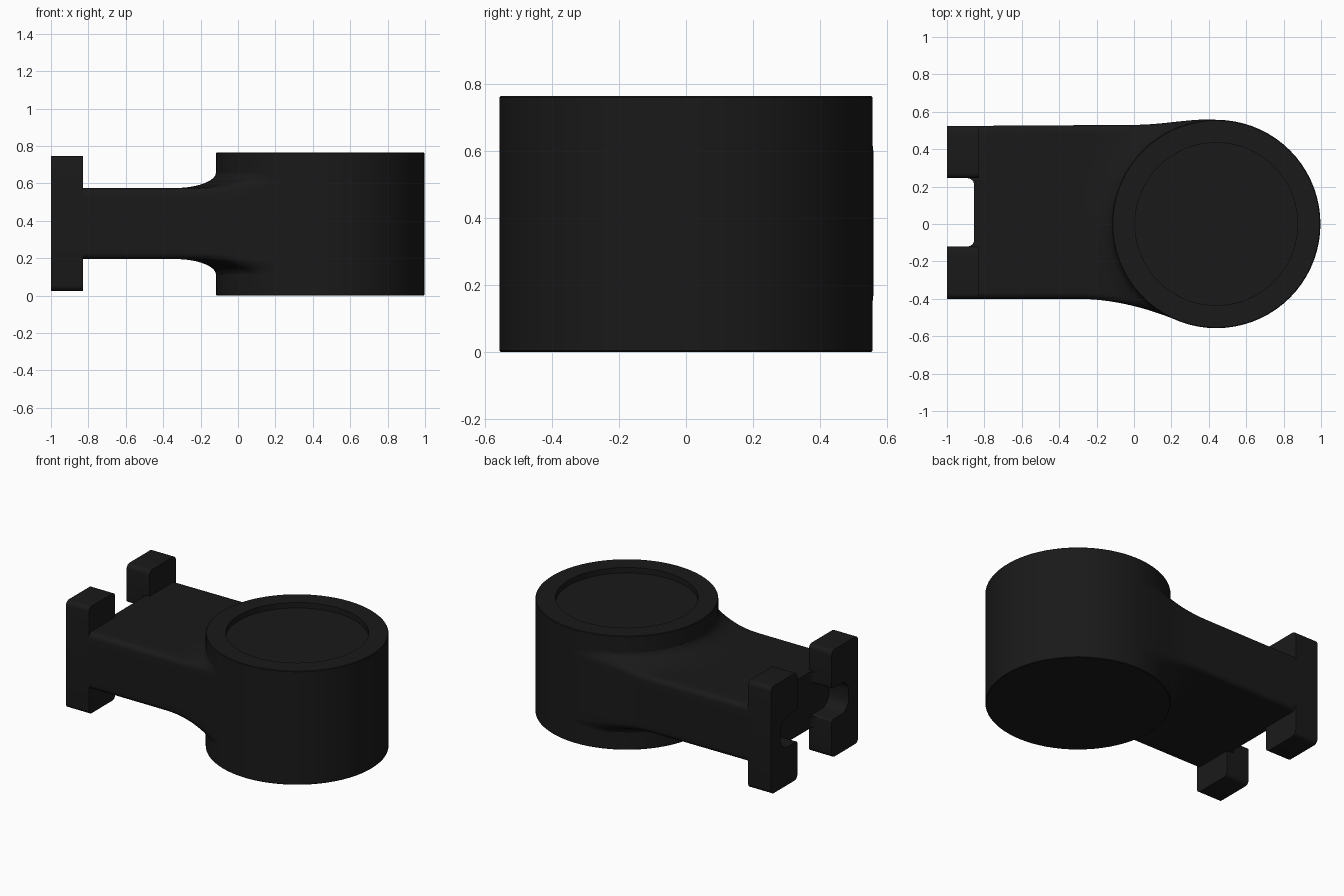
import bpy, bmesh, math
from mathutils import Vector

if "Cube" in bpy.data.objects:
    bpy.data.objects.remove(bpy.data.objects["Cube"])

CX, R, MID = 0.44, 0.557, 0.385      # drum centre x, drum radius, arm mid height
YC = 0.0625                          # centre line of arm and clamp jaws

mat = bpy.data.materials.new("black_plastic")
mat.diffuse_color = (0.01, 0.01, 0.01, 1)
mat.use_nodes = True
mat.node_tree.nodes["Principled BSDF"].inputs["Base Color"].default_value = mat.diffuse_color


def finish(name, bm, angle=35):
    bmesh.ops.remove_doubles(bm, verts=bm.verts, dist=1e-5)
    bmesh.ops.recalc_face_normals(bm, faces=bm.faces)
    me = bpy.data.meshes.new(name)
    bm.to_mesh(me)
    bm.free()
    ob = bpy.data.objects.new(name, me)
    bpy.context.collection.objects.link(ob)
    me.materials.append(mat)
    bpy.ops.object.select_all(action='DESELECT')
    ob.select_set(True)
    bpy.context.view_layer.objects.active = ob
    bpy.ops.object.shade_smooth_by_angle(angle=math.radians(angle))
    return ob


def round_poly(corners, n=6):
    """corners: (u, v, radius) -> outline with right-angle corners rounded"""
    out = []
    for i, (u, v, r) in enumerate(corners):
        p = Vector((u, v))
        a = (Vector(corners[i - 1][:2]) - p).normalized() * r
        b = (Vector(corners[(i + 1) % len(corners)][:2]) - p).normalized() * r
        for k in range(n + 1):
            t = k / n * math.pi / 2
            out.append(p + a * (1 - math.sin(t)) + b * (1 - math.cos(t)))
            if r == 0:
                break
    return out


def prism(name, pts, vec):
    bm = bmesh.new()
    f = bm.faces.new([bm.verts.new(p) for p in pts])
    res = bmesh.ops.extrude_face_region(bm, geom=[f], use_keep_orig=True)
    vs = [g for g in res["geom"] if isinstance(g, bmesh.types.BMVert)]
    bmesh.ops.translate(bm, verts=vs, vec=vec)
    return finish(name, bm)


# Drum with shallow recessed top
bm = bmesh.new()
prof = [(0, 0), (R - .004, 0), (R, .004), (R, .761), (R - .004, .765),
        (.435, .765), (.435, .728), (0, .728)]
vs = [bm.verts.new((CX + r, 0, z)) for r, z in prof]
es = [bm.edges.new(p) for p in zip(vs, vs[1:])]
bmesh.ops.spin(bm, geom=vs + es, cent=(CX, 0, 0), axis=(0, 0, 1),
               angle=2 * math.pi, steps=72)
finish("drum", bm)


# Arm: rounded box section that flares into the drum
def side_y(x, u):
    t = min(max((x + .3) / .5, 0), 1)
    lo = -.40 - .103 * t ** 1.9
    s = min(max(x / .42, 0), 1)
    hi = .525 + .03 * s * s * (3 - 2 * s) + .005 * min(max((x + .8) / .8, 0), 1)
    return lo + (hi - lo) * u


def fillet(d, a=.22, b=.085):
    q = 1 - min(max(d / a, 0), 1)
    return b * (1 - math.sqrt(max(0, 1 - q * q)))


def densify(pts, step=.04):
    out = []
    for i, p in enumerate(pts):
        q = pts[(i + 1) % len(pts)]
        n = max(1, round((q - p).length / step))
        out += [p.lerp(q, k / n) for k in range(n)]
    return out


h, w = .19, .4625
sec = densify(round_poly([(-w, -h, .035), (w, -h, .035), (w, h, .035), (-w, h, .035)]))
N = 40
bm = bmesh.new()
lines = []
for p in sec:
    u = (p.x + w) / (2 * w)
    xe = 0
    for _ in range(40):
        xe = CX - math.sqrt(max(0, R * R - side_y(xe, u) ** 2))
    xe += .012
    line = []
    for k in range(N + 1):
        t = 1 - (1 - k / N) ** 2
        x = -.855 + (xe + .855) * t
        y = side_y(x, u)
        d = math.hypot(x - CX, y) - R
        line.append(bm.verts.new((x, y, MID + p.y * (1 + fillet(d) / h))))
    lines.append(line)
for i, a in enumerate(lines):
    b = lines[(i + 1) % len(lines)]
    for k in range(N):
        bm.faces.new((a[k], a[k + 1], b[k + 1], b[k]))
bm.faces.new([l[0] for l in lines])
finish("arm", bm)

# Clamp jaws with rounded notches, plus corner fillets at the slot floor
jaw = round_poly([(-.40, .025, .03), (-.12, .025, .03), (-.12, .28, .015),
                  (-.30, .28, .08), (-.30, .49, .08), (-.12, .49, .015),
                  (-.12, .745, .03), (-.40, .745, .03)])
for side, s in (("front", 1), ("back", -1)):
    def my(y):
        return YC + s * (y - YC)
    prism(side + "_jaw", [(-1, my(p.x), p.y) for p in jaw], (.17, 0, 0))
    r = .035
    arc = [(-.855 - r + r * math.sin(t), -.12 + r - r * math.cos(t))
           for t in [k * math.pi / 12 for k in range(7)]]
    corner = [(-.85, -.125), (-.855 - r, -.125)] + arc + [(-.85, -.12 + r)]
    for part, z0, z1 in (("lower", .2, .27), ("upper", .50, .57)):
        prism(f"{side}_{part}_slot_fillet", [(x, my(y), z0) for x, y in corner],
              (0, 0, z1 - z0))
